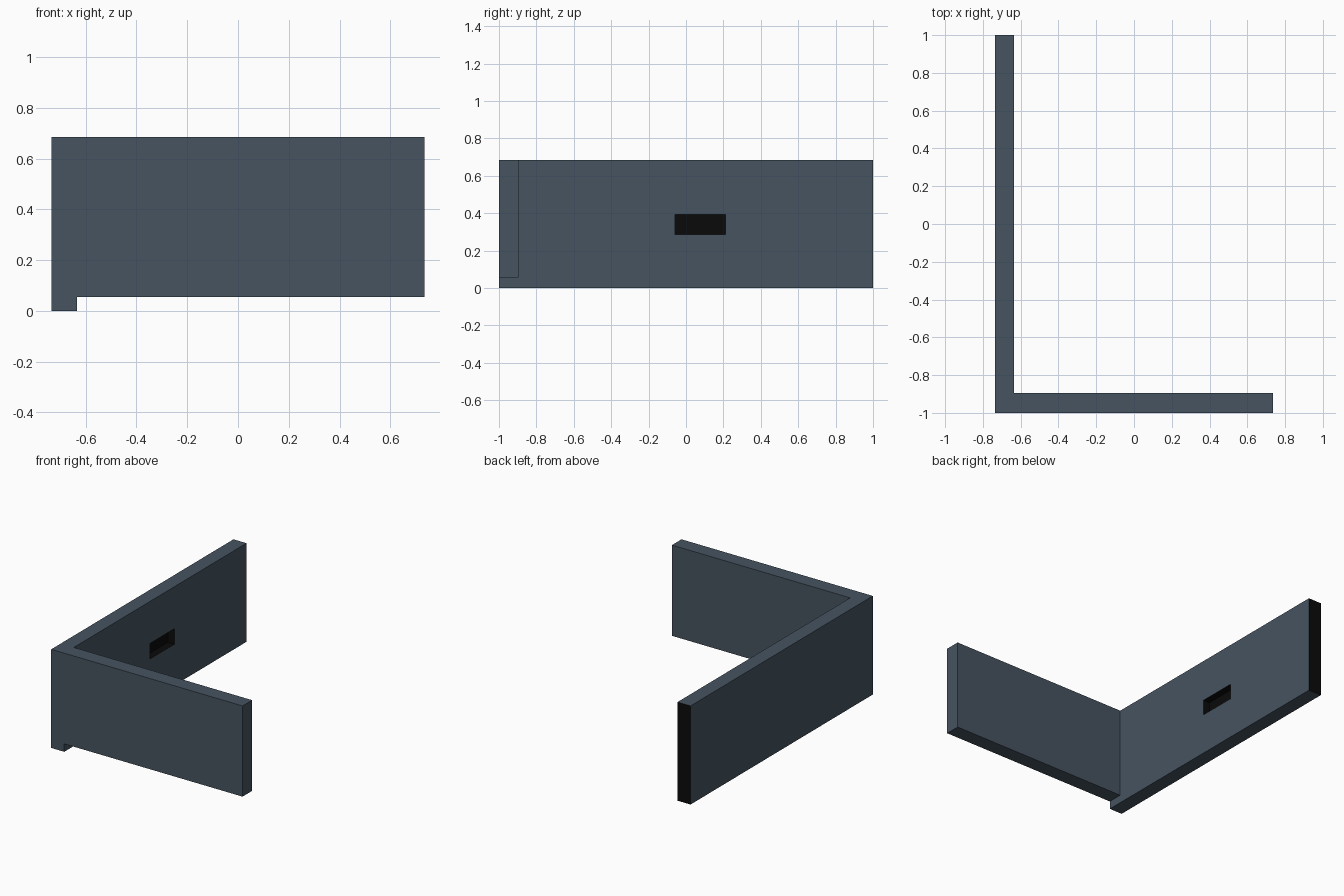
import bpy

if "Cube" in bpy.data.objects:
    bpy.data.objects.remove(bpy.data.objects["Cube"])


def material(name, color):
    m = bpy.data.materials.new(name)
    m.diffuse_color = color
    m.use_nodes = True
    m.node_tree.nodes["Principled BSDF"].inputs["Base Color"].default_value = m.diffuse_color
    return m


SLATE = material("slate", (0.061, 0.087, 0.117, 1))
BLACK = material("black", (0.003, 0.003, 0.003, 1))


def box(name, lo, hi):
    centre = [(a + b) / 2 for a, b in zip(lo, hi)]
    size = [b - a for a, b in zip(lo, hi)]
    bpy.ops.mesh.primitive_cube_add(size=1, location=centre)
    ob = bpy.context.object
    ob.name = name
    ob.scale = size
    bpy.ops.object.transform_apply(location=True, rotation=False, scale=True)
    ob.data.materials.append(SLATE)
    ob.data.materials.append(BLACK)
    return ob


def boolean(target, tool, operation):
    mod = target.modifiers.new(operation.lower(), 'BOOLEAN')
    mod.object = tool
    mod.operation = operation
    mod.solver = 'EXACT'
    bpy.context.view_layer.objects.active = target
    bpy.ops.object.modifier_apply(modifier=mod.name)
    bpy.data.objects.remove(tool, do_unlink=True)


# Long side wall, with a black free end
wall = box("corner_wall", (-0.735, -1, 0), (-0.635, 1, 0.685))
for face in wall.data.polygons:
    if face.normal.y > 0.5:
        face.material_index = 1

# Shorter front wall, raised slightly off the floor
front = box("front_wall", (-0.735, -1, 0.055), (0.735, -0.895, 0.685))
boolean(wall, front, 'UNION')

# Black slot recessed into the inner face
slot = box("slot_cutter", (-0.685, -0.06, 0.285), (-0.60, 0.21, 0.393))
for face in slot.data.polygons:
    face.material_index = 1
boolean(wall, slot, 'DIFFERENCE')
